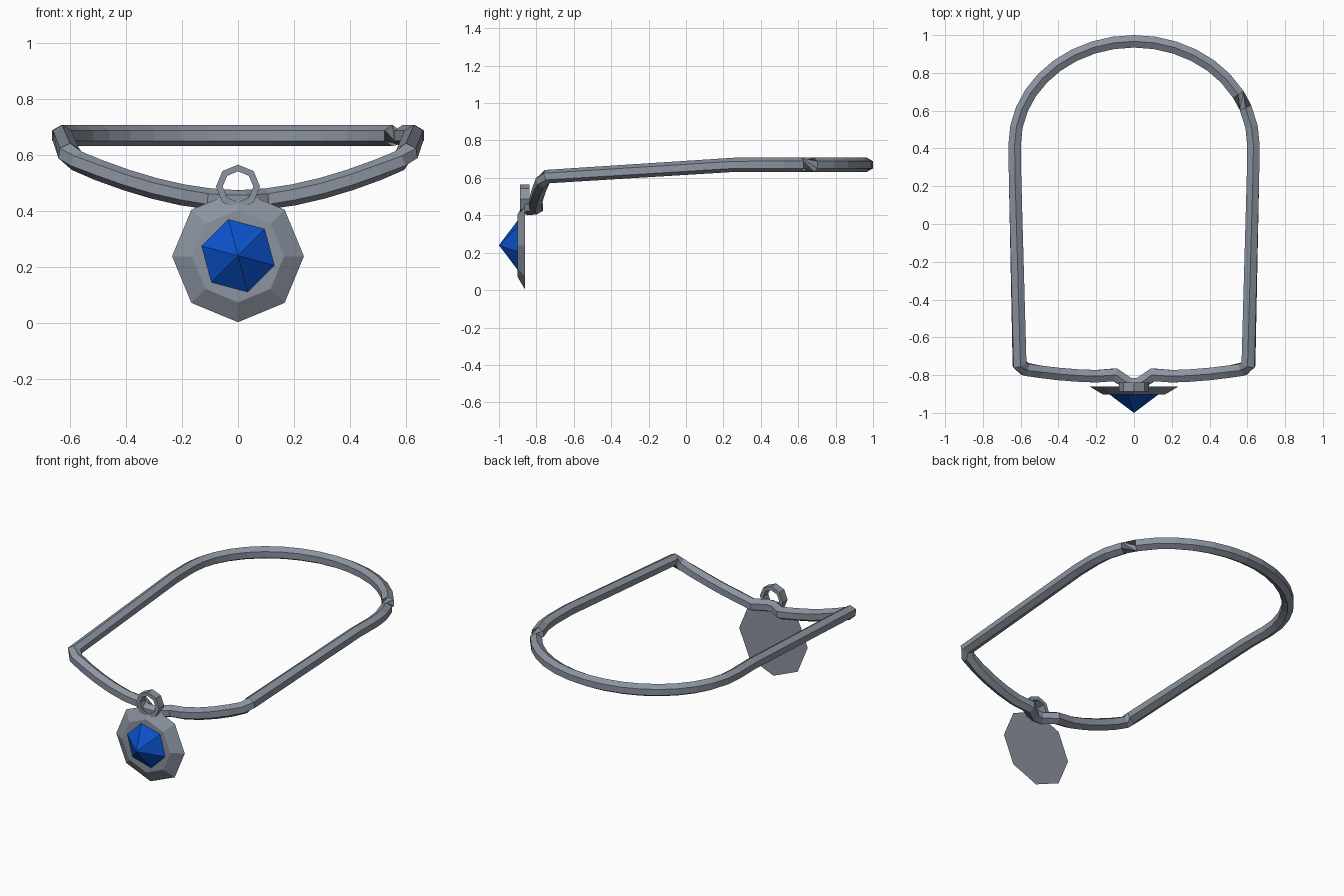
import bpy, bmesh
from math import sin, cos, pi, radians
from mathutils import Vector

if "Cube" in bpy.data.objects:
    bpy.data.objects.remove(bpy.data.objects["Cube"])


def make_material(name, color):
    mat = bpy.data.materials.new(name)
    mat.diffuse_color = color
    mat.use_nodes = True
    mat.node_tree.nodes["Principled BSDF"].inputs["Base Color"].default_value = mat.diffuse_color
    return mat


def make_object(name, bm, material):
    bmesh.ops.recalc_face_normals(bm, faces=bm.faces)
    mesh = bpy.data.meshes.new(name)
    bm.to_mesh(mesh)
    bm.free()
    obj = bpy.data.objects.new(name, mesh)
    bpy.context.collection.objects.link(obj)
    mesh.materials.append(material)
    return obj


def ring_verts(bm, radius, y, zc, sides, start=0.0):
    """Polygon in the xz plane, facing the front."""
    return [bm.verts.new((radius * cos(start + 2 * pi * i / sides), y,
                          zc + radius * sin(start + 2 * pi * i / sides)))
            for i in range(sides)]


def bridge(bm, a, b, offset=0):
    n = len(a)
    for i in range(n):
        j = (i + 1) % n
        bm.faces.new((a[i], a[j], b[(j + offset) % n], b[(i + offset) % n]))


metal = make_material("dark_metal", (0.26, 0.295, 0.35, 1))
blue = make_material("gem_blue", (0.003, 0.085, 0.6, 1))


# Neck band: round back, straight sides, drooping front with a notch for the loop
def arc(deg):
    return Vector((0.632 * cos(radians(deg)), 0.42 + 0.547 * sin(radians(deg)), 0.67))


left_half = [Vector(p) for p in (
    (-0.63, 0.26, 0.67), (-0.606, -0.742, 0.607), (-0.578, -0.768, 0.58),
    (-0.5, -0.782, 0.547), (-0.4, -0.794, 0.511), (-0.3, -0.802, 0.481),
    (-0.2, -0.806, 0.458), (-0.1, -0.798, 0.443), (-0.025, -0.848, 0.438))]
right_half = [Vector((-p.x, p.y, p.z)) for p in reversed(left_half)]
path = [arc(d) for d in [29] + list(range(40, 181, 10))] + left_half + right_half
path += [arc(d) for d in (0, 10, 21)]

bm = bmesh.new()
sections = []
for k, p in enumerate(path):
    t_in = (p - path[k - 1]).normalized()
    t_out = (path[(k + 1) % len(path)] - p).normalized()
    t = (t_in + t_out).normalized()
    side = t.cross(Vector((0, 0, 1))).normalized()
    up = side.cross(t)
    miter = 1 / max(0.6, t.dot(t_in))
    sections.append([bm.verts.new(p + side * (0.038 * miter * sin(i * pi / 3))
                                  + up * (0.038 * cos(i * pi / 3))) for i in range(6)])
for a, b in zip(sections, sections[1:]):
    bridge(bm, a, b)
# Pinched, twisted closing joint
bridge(bm, sections[-1], sections[0], 2)
make_object("neck_band", bm, metal)

# Hanging loop
bm = bmesh.new()
loops = [ring_verts(bm, r, y, 0.487, 8, pi / 2)
         for r, y in ((0.079, -0.887), (0.079, -0.838), (0.055, -0.838), (0.055, -0.887))]
for k in range(4):
    bridge(bm, loops[k], loops[(k + 1) % 4])
make_object("pendant_loop", bm, metal)

# Bevelled octagonal plate
bm = bmesh.new()
back = ring_verts(bm, 0.236, -0.86, 0.238, 8, pi / 2)
front = ring_verts(bm, 0.165, -0.902, 0.238, 8, pi / 2)
bridge(bm, back, front)
bm.faces.new(back)
bm.faces.new(front)
make_object("pendant_plate", bm, metal)

# Blue six-sided gem
bm = bmesh.new()
base = ring_verts(bm, 0.136, -0.901, 0.24, 6, radians(-15))
tip = bm.verts.new((0, -1, 0.24))
for i in range(6):
    bm.faces.new((base[i], base[(i + 1) % 6], tip))
bm.faces.new(base)
make_object("gem", bm, blue)
